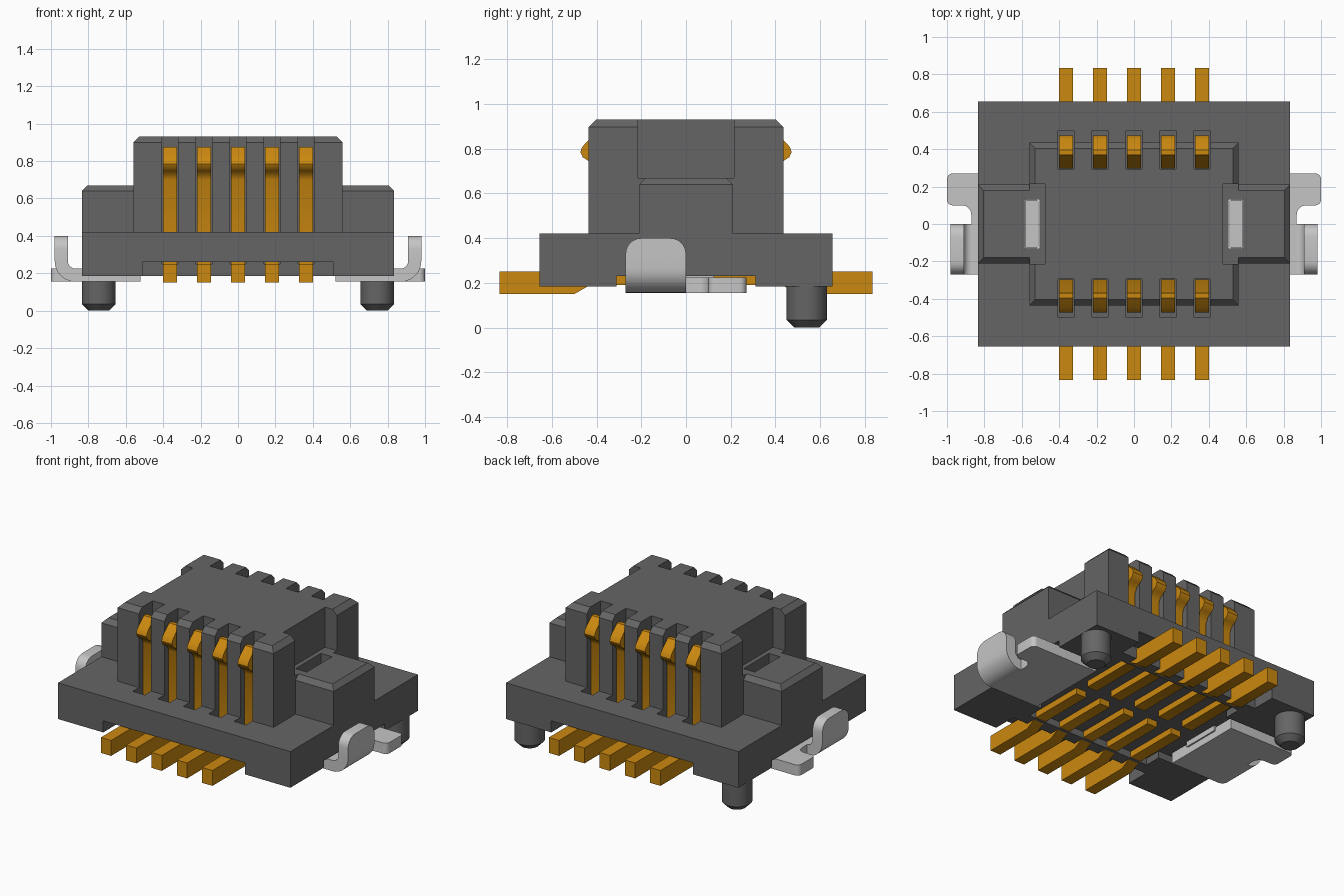
import bpy, bmesh, math

old = bpy.data.objects.get("Cube")
if old:
    bpy.data.objects.remove(old, do_unlink=True)


def material(name, rgb, metallic=0.0):
    m = bpy.data.materials.new(name)
    m.use_nodes = True
    m.diffuse_color = (*rgb, 1)
    m.node_tree.nodes["Principled BSDF"].inputs["Base Color"].default_value = (*rgb, 1)
    return m


GREY = material("dark grey plastic", (0.13, 0.13, 0.13))
GOLD = material("gold", (0.60, 0.25, 0.005))
SILVER = material("silver", (0.56, 0.56, 0.56))


def finish(name, bm, mat, smooth=False):
    bmesh.ops.recalc_face_normals(bm, faces=bm.faces)
    me = bpy.data.meshes.new(name)
    bm.to_mesh(me)
    bm.free()
    me.materials.append(mat)
    ob = bpy.data.objects.new(name, me)
    bpy.context.collection.objects.link(ob)
    if smooth:
        activate(ob)
        bpy.ops.object.shade_smooth_by_angle(angle=math.radians(35))
    return ob


def activate(ob):
    bpy.ops.object.select_all(action='DESELECT')
    ob.select_set(True)
    bpy.context.view_layer.objects.active = ob


def box(name, x, y, z, mat=GREY, chamfer=0):
    """Box from (min, max) ranges, with optional chamfered top rim."""
    bm = bmesh.new()
    bmesh.ops.create_cube(bm, size=1)
    for v in bm.verts:
        v.co = [r[0] if c < 0 else r[1] for c, r in zip(v.co, (x, y, z))]
    if chamfer:
        top = [e for e in bm.edges if all(v.co.z > z[1] - 1e-5 for v in e.verts)]
        bmesh.ops.bevel(bm, geom=top, offset=chamfer, segments=1, affect='EDGES')
    return finish(name, bm, mat)


def prism(name, pts, place, a, b, mat, round_test=None, radius=0.05):
    """Extrude a 2D outline from a to b; place(u, v, w) gives the 3D point."""
    bm = bmesh.new()
    lo = [bm.verts.new(place(u, v, a)) for u, v in pts]
    hi = [bm.verts.new(place(u, v, b)) for u, v in pts]
    bm.faces.new(lo)
    bm.faces.new(hi)
    n = len(pts)
    for i in range(n):
        j = (i + 1) % n
        bm.faces.new((lo[i], lo[j], hi[j], hi[i]))
    if round_test:
        edges = [e for e in bm.edges if round_test(e)]
        bmesh.ops.bevel(bm, geom=edges, offset=radius, segments=6, profile=0.5, affect='EDGES')
    return finish(name, bm, mat, smooth=True)


def boolean(target, tool, op):
    activate(target)
    mod = target.modifiers.new(op, 'BOOLEAN')
    mod.operation, mod.solver, mod.object = op, 'EXACT', tool
    bpy.ops.object.modifier_apply(modifier=mod.name)
    bpy.data.objects.remove(tool, do_unlink=True)


def span(s, a, b):
    return tuple(sorted((s * a, s * b)))


# Housing: flange, tower and stepped end blocks fused together
housing = box("housing", (-0.835, 0.835), (-0.655, 0.655), (0.185, 0.42))
boolean(housing, box("tower", (-0.56, 0.56), (-0.435, 0.435), (0.3, 0.93), chamfer=0.032), 'UNION')
for s in (-1, 1):
    boolean(housing, box("end", span(s, 0.4, 0.835), (-0.21, 0.21), (0.3, 0.67), chamfer=0.03), 'UNION')

PITCH = 0.182
columns = [i * PITCH for i in range(-2, 3)]
cuts = [((-0.45, 0.45), (-0.42, 0.42), (0.1, 0.23))]            # underside pocket
for s in (-1, 1):
    cuts += [
        (span(s, 0.475, 0.58), (-0.215, 0.215), (0.67, 1.1)),   # tower end recess
        (span(s, 0.505, 0.585), (-0.13, 0.13), (0.2, 1.1)),     # clip slot
        (span(s, 0.44, 0.95), (-0.31, 0.31), (0.1, 0.23)),      # clip seat
        ((-0.51, 0.51), span(s, 0.5, 0.8), (0.1, 0.26)),        # tail opening
    ]
    for x in columns:                                           # contact slots
        cuts.append(((x - 0.043, x + 0.043), span(s, 0.295, 0.5), (0.25, 1.1)))
for c in cuts:
    boolean(housing, box("cutter", *c), 'DIFFERENCE')

# Contacts: flat solder tail plus sprung upright with a rounded bulge
contact = [(0.835, 0.15), (0.835, 0.25), (0.40, 0.25), (0.40, 0.70), (0.415, 0.73),
           (0.44, 0.748), (0.462, 0.762), (0.472, 0.785), (0.466, 0.805), (0.45, 0.825),
           (0.395, 0.875), (0.37, 0.875), (0.297, 0.62), (0.297, 0.25),
           (0.05, 0.25), (0.05, 0.19), (0.43, 0.19), (0.50, 0.15)]
for side, s in (("front", -1), ("back", 1)):
    for i, x in enumerate(columns):
        prism(f"{side}_contact_{i + 1}", contact, lambda u, v, w: (w, s * u, v),
              x - 0.037, x + 0.037, GOLD)

# Clip outlines: base plate with rounded notch, and an upturned tab
notch = [(0.92 - 0.05 * math.cos(t), 0.05 + 0.05 * math.sin(t))
         for t in [k * math.pi / 12 for k in range(7)]]
plate = [(0.52, -0.27), (0.87, -0.27)] + notch + [(1.0, 0.1), (1.0, 0.27), (0.52, 0.27)]


def arc(r):
    return [(0.87 + r * math.sin(t), 0.265 - r * math.cos(t))
            for t in [k * math.pi / 16 for k in range(9)]]


tab = [(0.80, 0.155)] + arc(0.11) + [(0.98, 0.40), (0.91, 0.40)] + arc(0.04)[::-1] + [(0.80, 0.225)]


def plate_corner(e):
    a, b = (v.co for v in e.verts)
    return abs(a.z - b.z) > 0.05 and abs(a.x) > 0.99


def tab_corner(e):
    a, b = (v.co for v in e.verts)
    return abs(a.y - b.y) < 1e-5 and min(a.z, b.z) > 0.39


for side, s in (("left", 1), ("right", -1)):
    prism(f"{side}_clip_plate", plate, lambda u, v, w: (s * u, v, w),
          0.155, 0.225, SILVER, plate_corner, 0.03)
    prism(f"{side}_clip_tab", tab, lambda u, v, w: (s * u, w, v),
          -0.27, 0.0, SILVER, tab_corner, 0.07)
    box(f"{side}_clip_prong", span(s, 0.51, 0.58), (-0.125, 0.125), (0.2, 0.56), SILVER)

    # Locating post with chamfered foot
    bm = bmesh.new()
    bmesh.ops.create_cone(bm, cap_ends=True, segments=40, radius1=0.09, radius2=0.09, depth=0.2)
    rim = [e for e in bm.edges if all(v.co.z < 0 for v in e.verts)]
    bmesh.ops.bevel(bm, geom=rim, offset=0.035, segments=1, affect='EDGES')
    bmesh.ops.translate(bm, verts=bm.verts, vec=(s * 0.745, 0.54, 0.1))
    finish(f"{side}_post", bm, GREY, smooth=True)
